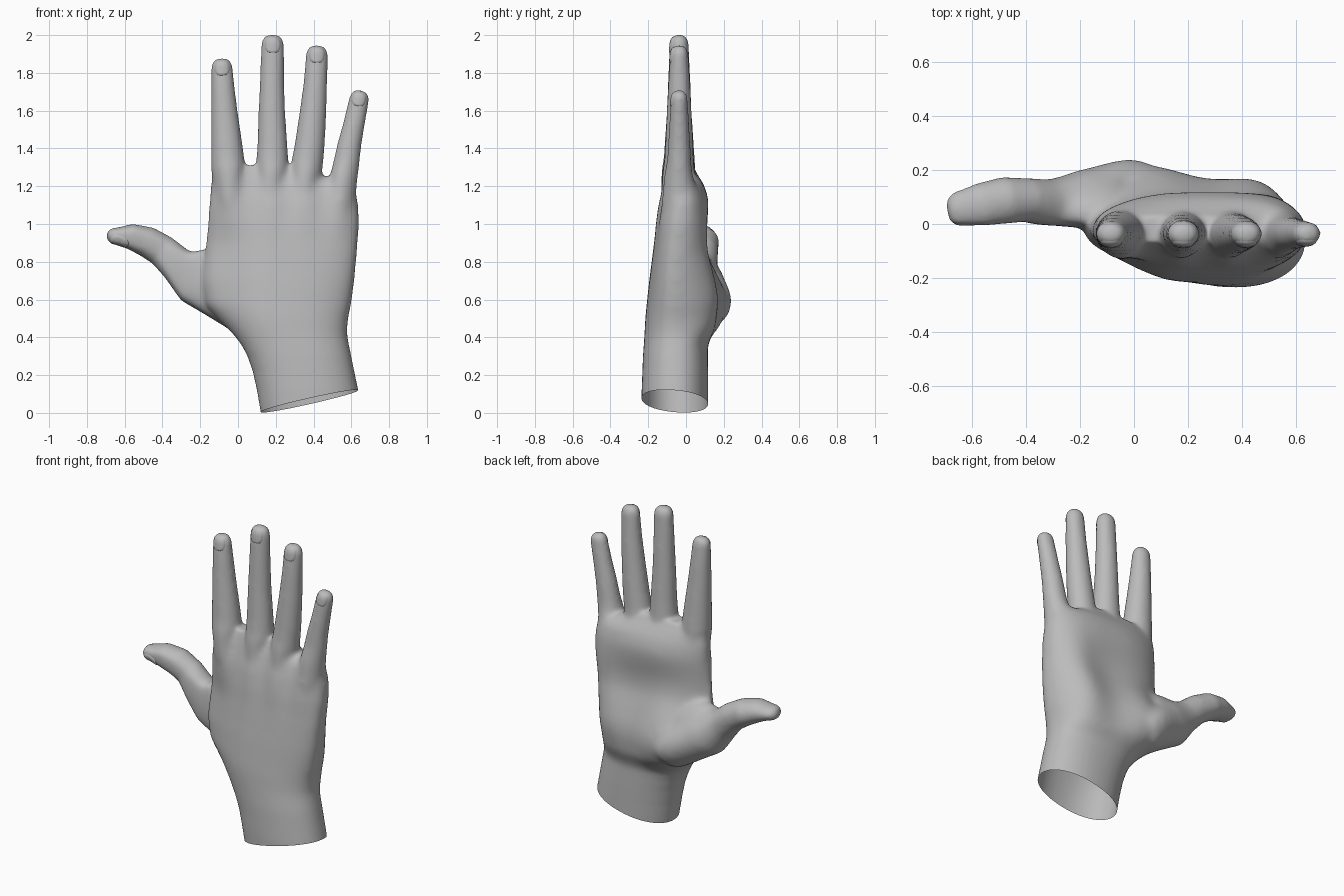
import bpy, bmesh, math
from mathutils import Vector, Matrix
from mathutils.bvhtree import BVHTree

if "Cube" in bpy.data.objects:
    bpy.data.objects.remove(bpy.data.objects["Cube"])

SEG = 40
skin = bpy.data.materials.new("plain grey")
skin.diffuse_color = (0.5, 0.5, 0.5, 1)
skin.use_nodes = True
skin.node_tree.nodes["Principled BSDF"].inputs["Base Color"].default_value = skin.diffuse_color
bm = bmesh.new()


def spow(v, p):
    return math.copysign(abs(v) ** p, v)


def step(a, b, v):
    t = max(0, min(1, (v - a) / (b - a)))
    return t * t * (3 - 2 * t)


def bell(v, c, s):
    return math.exp(-.5 * ((v - c) / s) ** 2)


def loft(rings):
    """Closed tube through a list of vertex rings."""
    vs = [[bm.verts.new(p) for p in r] for r in rings]
    for a, b in zip(vs, vs[1:]):
        for i in range(SEG):
            j = (i + 1) % SEG
            bm.faces.new((a[i], a[j], b[j], b[i]))
    bm.faces.new(vs[0][::-1])
    bm.faces.new(vs[-1])


def digit(path, cap):
    """Tube along (x, y, z, half width, half depth) points with a rounded tip."""
    pts = [Vector(p[:3]) for p in path]
    rings = []

    def ring(c, t, hw, hd):
        d = (Vector((0, 1, 0)) - t * t.y).normalized()
        w = d.cross(t)
        angles = [2 * math.pi * i / SEG for i in range(SEG)]
        rings.append([c + w * hw * math.cos(a) + d * hd * math.sin(a) for a in angles])

    for i, p in enumerate(path):
        t = (pts[min(i + 1, len(pts) - 1)] - pts[max(i - 1, 0)]).normalized()
        ring(pts[i], t, p[3], p[4])
    for k in range(1, 8):
        a = math.pi / 2 * k / 7.5
        s = math.cos(a) ** 0.65
        ring(pts[-1] + t * cap * math.sin(a), t, path[-1][3] * s, path[-1][4] * s)
    loft(rings)


# wrist and palm: z, left, right, back of hand, palm side
sections = [
    (-0.12, .14, .69, -.236, .117), (0.0, .12, .657, -.236, .117),
    (0.12, .10, .637, -.235, .117), (0.22, .078, .616, -.231, .117),
    (0.3, .05, .60, -.228, .116), (0.36, .018, .588, -.224, .116),
    (0.42, -.03, .578, -.22, .115), (0.5, -.11, .584, -.216, .105),
    (0.57, -.17, .60, -.209, .098), (0.7, -.19, .618, -.195, .08),
    (0.85, -.175, .632, -.175, .07), (1.0, -.16, .643, -.152, .078),
    (1.12, -.153, .638, -.126, .08), (1.2, -.147, .612, -.103, .072),
    (1.26, -.135, .44, -.085, .055), (1.31, -.10, .40, -.07, .03)]
rings = []
for z, x0, x1, y0, y1 in sections:
    e = 2 / (2.1 + 0.5 * max(0, min(1, z)))
    cx, cy = (x0 + x1) / 2, (y0 + y1) / 2
    rings.append([Vector((cx + (x1 - x0) / 2 * spow(math.cos(a), e),
                          cy + (y1 - y0) / 2 * spow(math.sin(a), e), z))
                  for a in (2 * math.pi * i / SEG for i in range(SEG))])
loft(rings)

# four fingers: x, z, half width
fingers = [
    [(-.03, 1.05, .085), (-.052, 1.3, .091), (-.06, 1.42, .083), (-.073, 1.6, .07),
     (-.08, 1.72, .062), (-.085, 1.82, .057)],
    [(.16, 1.05, .085), (.182, 1.3, .087), (.182, 1.42, .079), (.179, 1.6, .07),
     (.18, 1.75, .064), (.183, 1.942, .06)],
    [(.33, 1.05, .085), (.364, 1.3, .084), (.38, 1.42, .079), (.398, 1.6, .07),
     (.41, 1.75, .062), (.417, 1.888, .058)],
    [(.53, 1.0, .085), (.555, 1.22, .077), (.57, 1.3, .07), (.59, 1.42, .063),
     (.612, 1.52, .057), (.64, 1.655, .053)]]
for f in fingers:
    flat = [.93] * (len(f) - 1) + [.84]
    digit([(x, -.036, z, w, w * k) for (x, z, w), k in zip(f, flat)], f[-1][2])

# thumb
digit([(.03, .02, .52, .11, .09), (-.10, .035, .62, .128, .10),
       (-.22, .055, .70, .135, .11), (-.32, .065, .785, .097, .095),
       (-.40, .087, .858, .086, .082), (-.48, .085, .905, .082, .09),
       (-.57, .066, .934, .068, .086), (-.64, .055, .936, .045, .07)], .054)
# web between thumb and index finger
web = Matrix.Translation((-.17, .03, .73)) @ Matrix.Diagonal((.15, .085, .14, 1))
bmesh.ops.create_uvsphere(bm, u_segments=32, v_segments=20, radius=1, matrix=web)

bmesh.ops.recalc_face_normals(bm, faces=bm.faces)
me = bpy.data.meshes.new("hand")
bm.to_mesh(me)
bm.free()
hand = bpy.data.objects.new("hand", me)
bpy.context.collection.objects.link(hand)
bpy.context.view_layer.objects.active = hand
hand.select_set(True)

# blend all parts into one skin
rem = hand.modifiers.new("blend", 'REMESH')
rem.mode = 'VOXEL'
rem.voxel_size = 0.011
bpy.ops.object.modifier_apply(modifier="blend")

# palm pads: x, z, spread x, spread z, height (thumb, outer, edge, finger pads)
pads = [(.035, .60, .165, .17, .128), (.46, .62, .13, .17, .08), (.55, .85, .10, .17, .04),
        (.10, 1.12, .16, .10, .03), (.40, 1.10, .16, .12, .03)]
group = hand.vertex_groups.new(name="palm")
for v in hand.data.vertices:
    x, y, z = v.co
    lift = sum(h * bell(x, px, sx) * bell(z, pz, sz) for px, pz, sx, sz, h in pads)
    v.co.y += lift * step(-.06, .08, y) * step(.34, .46, z) * step(1.34, 1.2, z)
    # back of the hand: slope towards the thumb, tendons towards the knuckles
    back = step(.02, -.08, y)
    v.co.y += .05 * back * step(.16, -.12, x) * step(.3, .5, z) * step(1.15, .85, z)
    tendon = sum(bell(x, c - .1 * (1.2 - z) * (c - .22), .04) for c in (-.045, .175, .355, .54))
    v.co.y -= .02 * back * tendon * bell(z, 1.14, .12) * step(1.4, 1.25, z)
    group.add([v.index], step(1.31, 1.17, z) * step(.3, .42, z) * step(-.36, -.22, x), 'REPLACE')

# soften the palm strongly and everything lightly
for name, count in (("palm", 45), ("", 10)):
    smo = hand.modifiers.new("soften", 'SMOOTH')
    smo.factor = 0.5
    smo.iterations = count
    smo.vertex_group = name
    bpy.ops.object.modifier_apply(modifier=smo.name)

# open slanted cut at the wrist
bm = bmesh.new()
bm.from_mesh(hand.data)
bmesh.ops.bisect_plane(bm, geom=bm.verts[:] + bm.edges[:] + bm.faces[:], dist=1e-5,
                       plane_co=(.12, -.06, .004), plane_no=(-.225, .09, 1), clear_inner=True)
for f in bm.faces:
    f.smooth = True
bm.to_mesh(hand.data)
tree = BVHTree.FromBMesh(bm)
bm.free()
hand.data.materials.clear()
hand.data.materials.append(skin)


def nail(name, centre, along, facing, w, h):
    """Thin rounded plate laid onto the finger surface."""
    along, facing = Vector(along).normalized(), Vector(facing).normalized()
    side = along.cross(facing).normalized()
    along = facing.cross(side)
    nb = bmesh.new()

    def place(u, v, lift):
        p = Vector(centre) + side * u * w + along * v * h + facing * .3
        hit = tree.ray_cast(p, -facing)[0] or tree.find_nearest(p)[0]
        return nb.verts.new(hit + facing * lift)

    n = 24
    mid = place(0, 0, .004)
    prev = None
    for r, lift in ((.35, .004), (.7, .004), (.93, .004), (1, -.003)):
        ring = [place(r * spow(math.cos(a), .75), r * spow(math.sin(a), .75), lift)
                for a in (2 * math.pi * i / n for i in range(n))]
        for i in range(n):
            j = (i + 1) % n
            if prev:
                nb.faces.new((prev[i], ring[i], ring[j], prev[j]))
            else:
                nb.faces.new((mid, ring[i], ring[j]))
        prev = ring
    for f in nb.faces:
        f.smooth = True
    nb.normal_update()
    if sum((f.normal.dot(facing) for f in nb.faces)) < 0:
        bmesh.ops.reverse_faces(nb, faces=nb.faces)
    m = bpy.data.meshes.new(name)
    nb.to_mesh(m)
    nb.free()
    m.materials.append(skin)
    bpy.context.collection.objects.link(bpy.data.objects.new(name, m))


# fingernails
for label, f in zip(("index", "middle", "ring", "little"), fingers):
    (xa, za, _), (xb, zb, wb) = f[-2:]
    nail(label + "_nail", (xb, -.04, zb + .004), (xb - xa, 0, zb - za), (0, -1, .1),
         wb * .72, wb * .75)
nail("thumb_nail", (-.625, .045, .925), (-1, -.2, .3), (-.1, -.75, -.6), .042, .05)
